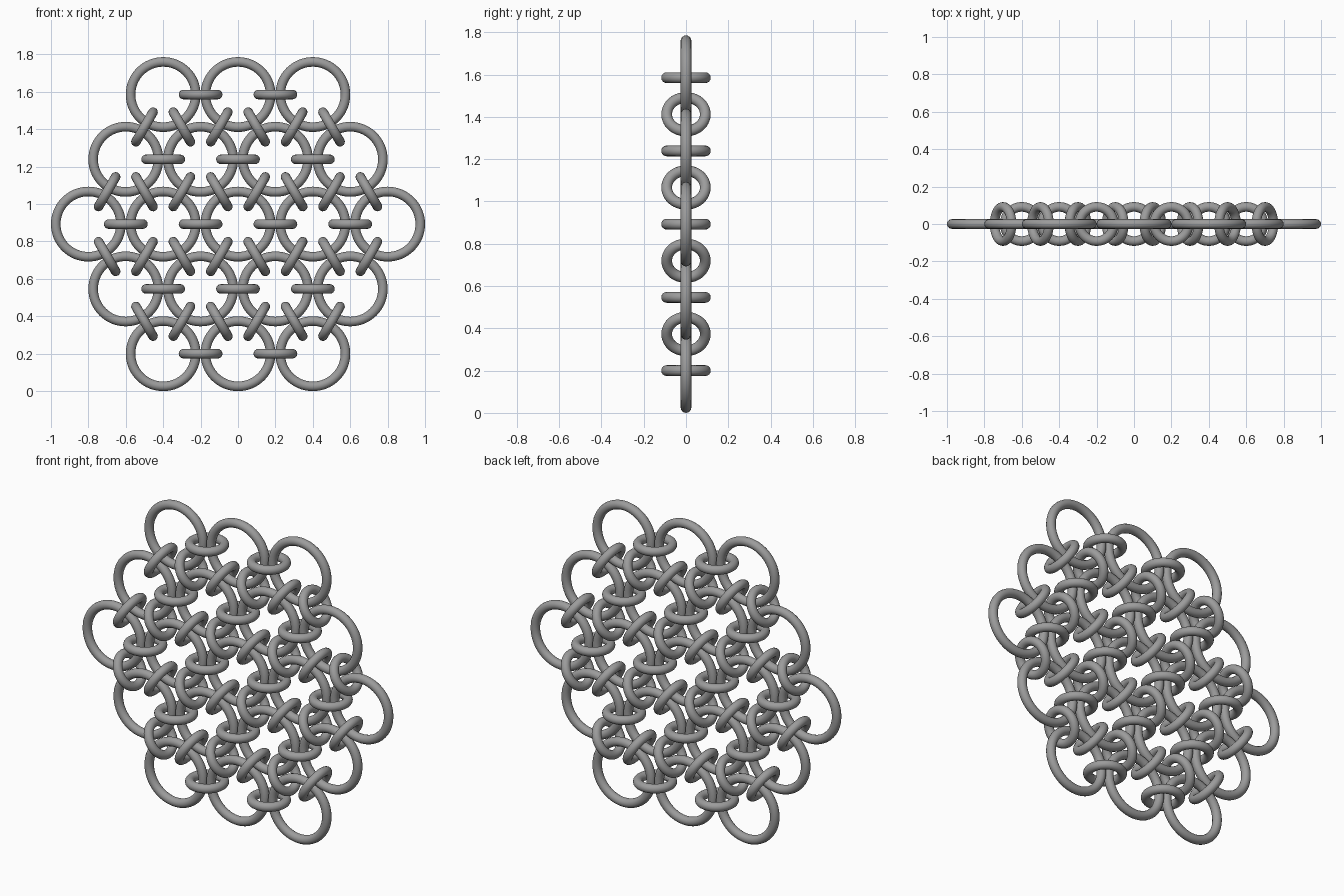
import bpy
from math import pi, sqrt, atan2, hypot

if "Cube" in bpy.data.objects:
    bpy.data.objects.remove(bpy.data.objects["Cube"])

PITCH = 0.4                      # spacing of neighbouring large rings
ROW = PITCH * sqrt(3) / 2        # row height of the hexagonal layout
TUBE = 0.0255
BIG, SMALL = 0.2, 0.117          # outer radii
MID_Z = 2 * ROW + BIG

steel = bpy.data.materials.new("dark_steel")
steel.diffuse_color = (0.33, 0.33, 0.33, 1)
steel.use_nodes = True
steel.node_tree.nodes["Principled BSDF"].inputs["Base Color"].default_value = steel.diffuse_color


def make_ring_mesh(name, outer, segments):
    bpy.ops.mesh.primitive_torus_add(
        major_radius=outer - TUBE, minor_radius=TUBE,
        major_segments=segments, minor_segments=16)
    ob = bpy.context.object
    bpy.ops.object.shade_smooth()
    mesh = ob.data
    mesh.name = name
    mesh.materials.append(steel)
    bpy.data.objects.remove(ob)
    return mesh


def place(mesh, name, location, rotation):
    ob = bpy.data.objects.new(name, mesh)
    ob.location = location
    ob.rotation_euler = rotation
    bpy.context.collection.objects.link(ob)


big_mesh = make_ring_mesh("large_ring", BIG, 64)
small_mesh = make_ring_mesh("connector_ring", SMALL, 48)

# Large rings: hexagon of rows 3, 4, 5, 4, 3
centres = []
for row in range(-2, 3):
    count = 5 - abs(row)
    for i in range(count):
        centres.append(((i - (count - 1) / 2) * PITCH, MID_Z + row * ROW))
for x, z in centres:
    place(big_mesh, "large_ring", (x, 0, z), (pi / 2, 0, 0))

# Connector rings: one across every pair of touching large rings
for i, (xa, za) in enumerate(centres):
    for xb, zb in centres[i + 1:]:
        if hypot(xb - xa, zb - za) < PITCH * 1.1:
            tilt = -atan2(zb - za, xb - xa)
            place(small_mesh, "connector_ring",
                  ((xa + xb) / 2, 0, (za + zb) / 2), (0, tilt, 0))
